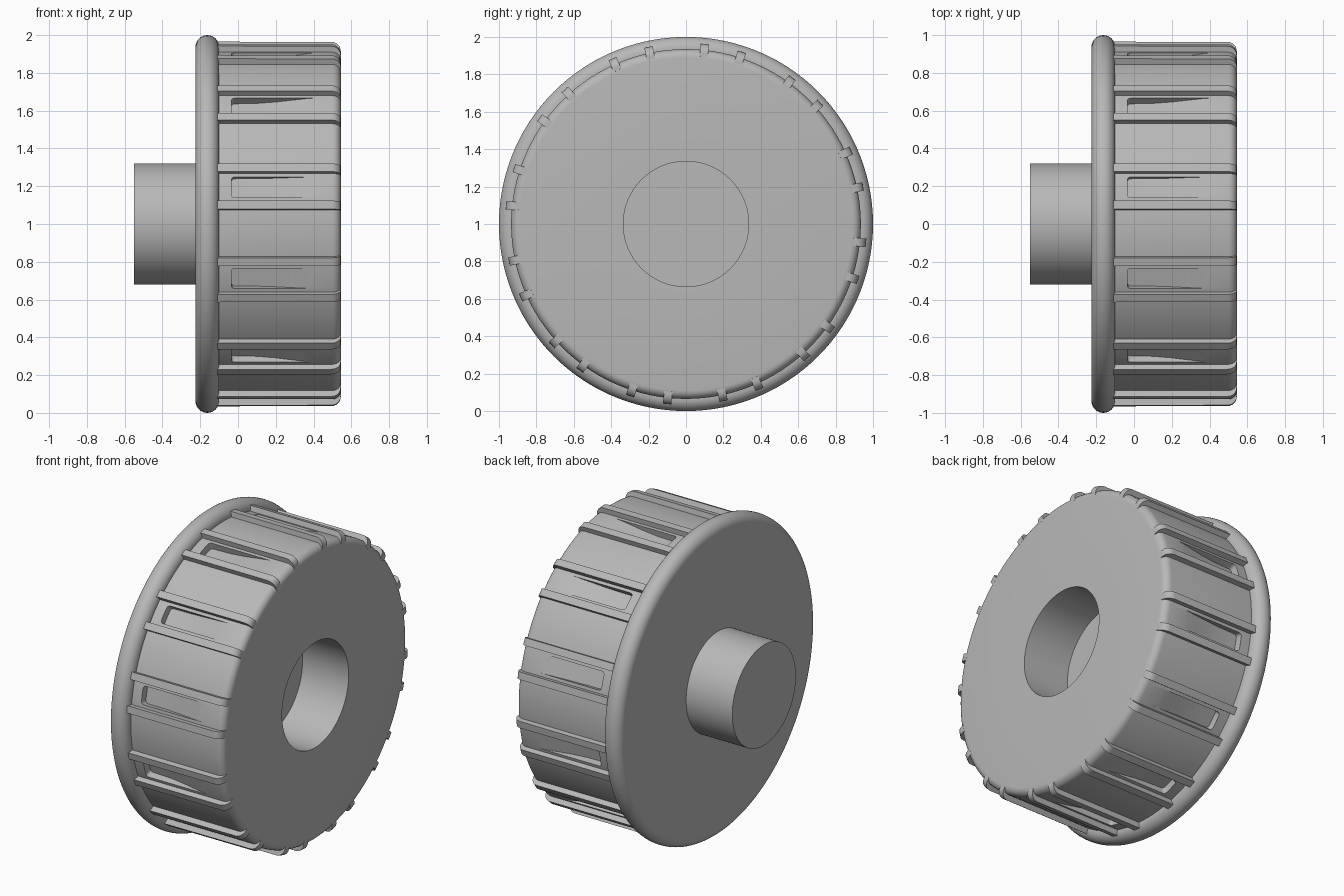
import bpy, bmesh
from math import sin, cos, pi, radians
from mathutils import Matrix, Vector

cube = bpy.data.objects.get("Cube")
if cube:
    bpy.data.objects.remove(cube, do_unlink=True)

grey = bpy.data.materials.new("light grey plastic")
grey.use_nodes = True
colour = (0.48, 0.48, 0.48, 1)
grey.diffuse_color = colour
grey.node_tree.nodes["Principled BSDF"].inputs["Base Color"].default_value = colour

AXIS_HEIGHT = 1.0
SEGMENTS = 120
BODY_R, RIB_R = 0.935, 0.968
FACE_X = 0.545
PAIR_ANGLES = [radians(18 + 30 * i) for i in range(12)]


def arc(cx, cr, radius, start, end, steps):
    """Points (x, radius) along an arc, angles in degrees."""
    return [(cx + radius * cos(radians(start + (end - start) * i / steps)),
             cr + radius * sin(radians(start + (end - start) * i / steps)))
            for i in range(steps + 1)]


def finish(name, bm):
    bmesh.ops.recalc_face_normals(bm, faces=bm.faces)
    mesh = bpy.data.meshes.new(name)
    bm.to_mesh(mesh)
    bm.free()
    mesh.materials.append(grey)
    obj = bpy.data.objects.new(name, mesh)
    obj.location.z = AXIS_HEIGHT
    bpy.context.collection.objects.link(obj)
    return obj


def smooth(obj):
    bpy.ops.object.select_all(action='DESELECT')
    obj.select_set(True)
    bpy.context.view_layer.objects.active = obj
    bpy.ops.object.shade_smooth_by_angle(angle=radians(30))


def lathe(name, profile):
    """Revolve an (x, radius) profile about the x axis."""
    bm = bmesh.new()
    verts = [bm.verts.new((x, r, 0)) for x, r in profile]
    edges = [bm.edges.new(pair) for pair in zip(verts, verts[1:])]
    bmesh.ops.spin(bm, geom=verts + edges, cent=(0, 0, 0), axis=(1, 0, 0),
                   angle=2 * pi, steps=SEGMENTS, use_merge=False)
    bmesh.ops.remove_doubles(bm, verts=bm.verts, dist=1e-4)
    return finish(name, bm)


def radial_plates(bm, profile, width, angles, rounding=0):
    """Extrude an (x, radius) outline sideways and repeat it around the axis."""
    for angle in angles:
        verts = [bm.verts.new((x, r, -width / 2)) for x, r in profile]
        face = bm.faces.new(verts)
        made = bmesh.ops.extrude_face_region(bm, geom=[face])["geom"]
        moved = [g for g in made if isinstance(g, bmesh.types.BMVert)]
        bmesh.ops.translate(bm, verts=moved, vec=Vector((0, 0, width)))
        allv = verts + moved
        if rounding:
            first = profile[0][0]
            corner = [e for e in set(e for v in allv for e in v.link_edges)
                      if all(abs(v.co.x - first) < 1e-5 for v in e.verts)
                      and abs(e.verts[0].co.z - e.verts[1].co.z) < 1e-5]
            before = set(bm.verts) - set(allv)
            bmesh.ops.bevel(bm, geom=corner, offset=rounding, segments=4,
                            profile=0.5, affect='EDGES')
            allv = [v for v in bm.verts if v not in before]
        bmesh.ops.transform(bm, matrix=Matrix.Rotation(angle, 4, 'X'), verts=allv)


# Body with peg, rolled flange, rounded rim and blind bore
peg_r, bore_r, flange_r = 0.32, 0.335, 0.0625
profile = [(-0.55, 0), (-0.55, peg_r), (-0.225, peg_r)]
profile += arc(-0.1625, 1 - flange_r, flange_r, 180, 0, 16)
profile += [(-0.1, BODY_R)]
profile += arc(FACE_X - 0.045, BODY_R - 0.045, 0.045, 90, 0, 6)
profile += [(FACE_X, bore_r), (0.22, bore_r), (0.22, 0)]
body = lathe("wheel_body", profile)

# Finger pockets that fade out towards the front face
bm = bmesh.new()
pocket = [(-0.035, 0.99), (-0.035, 0.888), (0.1, 0.892), (0.2, 0.903),
          (0.29, 0.918), (0.36, 0.929), (0.42, 0.9355), (0.42, 0.99)]
radial_plates(bm, pocket, 0.112, PAIR_ANGLES, rounding=0.018)
cutter = finish("pocket_cutter", bm)
cutter.hide_render = True
cut = body.modifiers.new("pockets", 'BOOLEAN')
cut.operation = 'DIFFERENCE'
cut.solver = 'EXACT'
cut.object = cutter
bpy.context.view_layer.objects.active = body
body.select_set(True)
bpy.ops.object.modifier_apply(modifier=cut.name)
bpy.data.objects.remove(cutter, do_unlink=True)
smooth(body)

# Grip ribs on both sides of each pocket
bm = bmesh.new()
rib = [(-0.11, 0.9), (-0.11, RIB_R)]
rib += arc(FACE_X - 0.05, RIB_R - 0.05, 0.049, 90, 0, 6)
rib += [(FACE_X - 0.001, 0.9), (0.48, 0.88)]
rib_angles = [a + radians(s) for a in PAIR_ANGLES for s in (-6, 6)]
radial_plates(bm, rib, 0.045, rib_angles)
smooth(finish("grip_ribs", bm))
